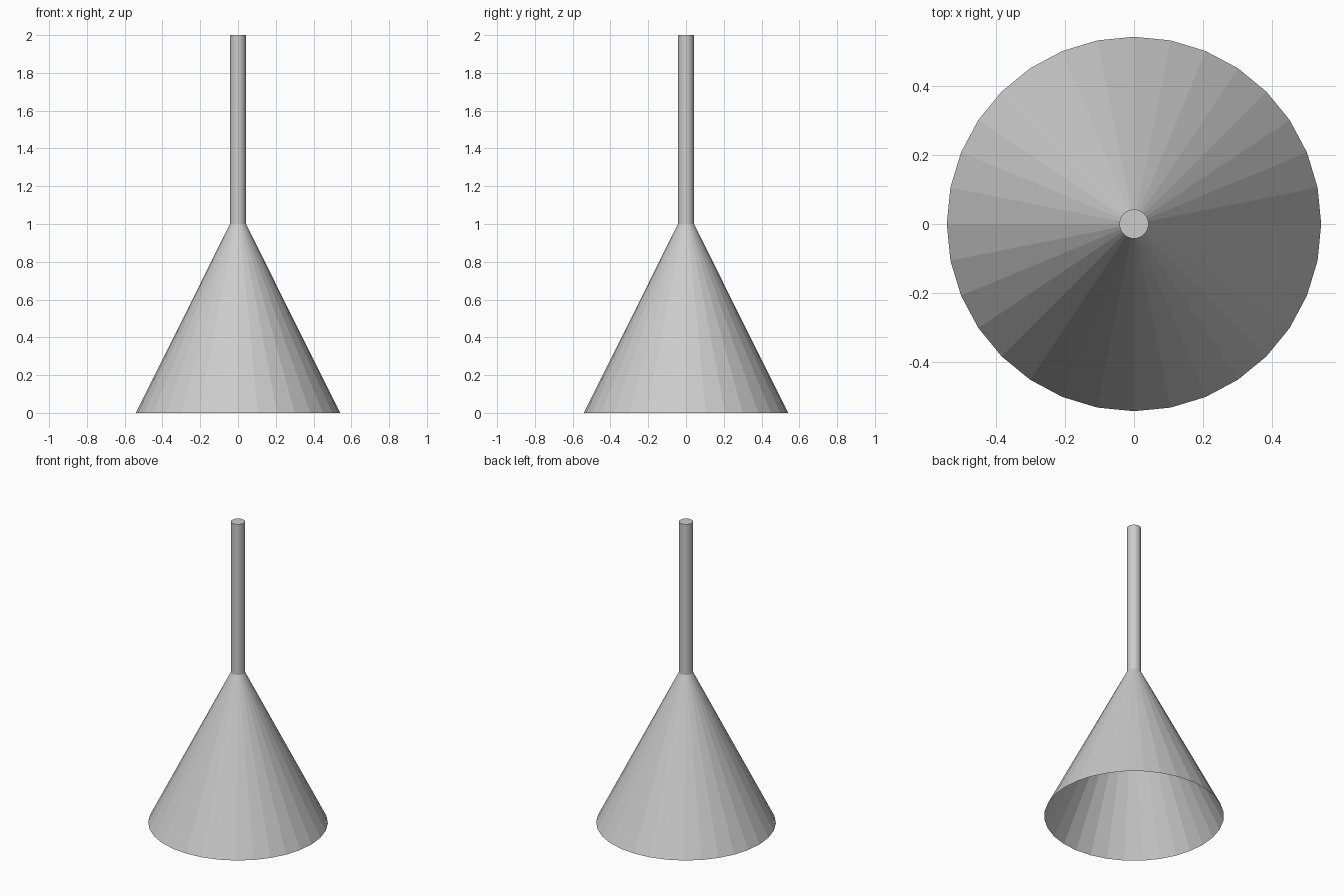
import bpy
import bmesh
from math import cos, sin, tau

if "Cube" in bpy.data.objects:
    bpy.data.objects.remove(bpy.data.objects["Cube"])

SIDES = 32


def lathe(name, profile, cap_top=False):
    """Revolve (radius, z) points around z into a flat-faced open shell."""
    bm = bmesh.new()
    rings = [[bm.verts.new((r * cos(tau * i / SIDES), r * sin(tau * i / SIDES), z))
              for i in range(SIDES)] for r, z in profile]
    for low, high in zip(rings, rings[1:]):
        for i in range(SIDES):
            j = (i + 1) % SIDES
            bm.faces.new((low[i], low[j], high[j], high[i]))
    if cap_top:
        bm.faces.new(rings[-1])
    mesh = bpy.data.meshes.new(name)
    bm.to_mesh(mesh)
    bm.free()
    obj = bpy.data.objects.new(name, mesh)
    bpy.context.collection.objects.link(obj)
    return obj


# Hollow cone shade, open at the bottom
lathe("cone_shade", [(0.541, 0.0), (0.042, 1.0)])

# Slim rod rising from the shade, closed at the top
lathe("hanging_rod", [(0.042, 1.0), (0.042, 2.0)], cap_top=True)
